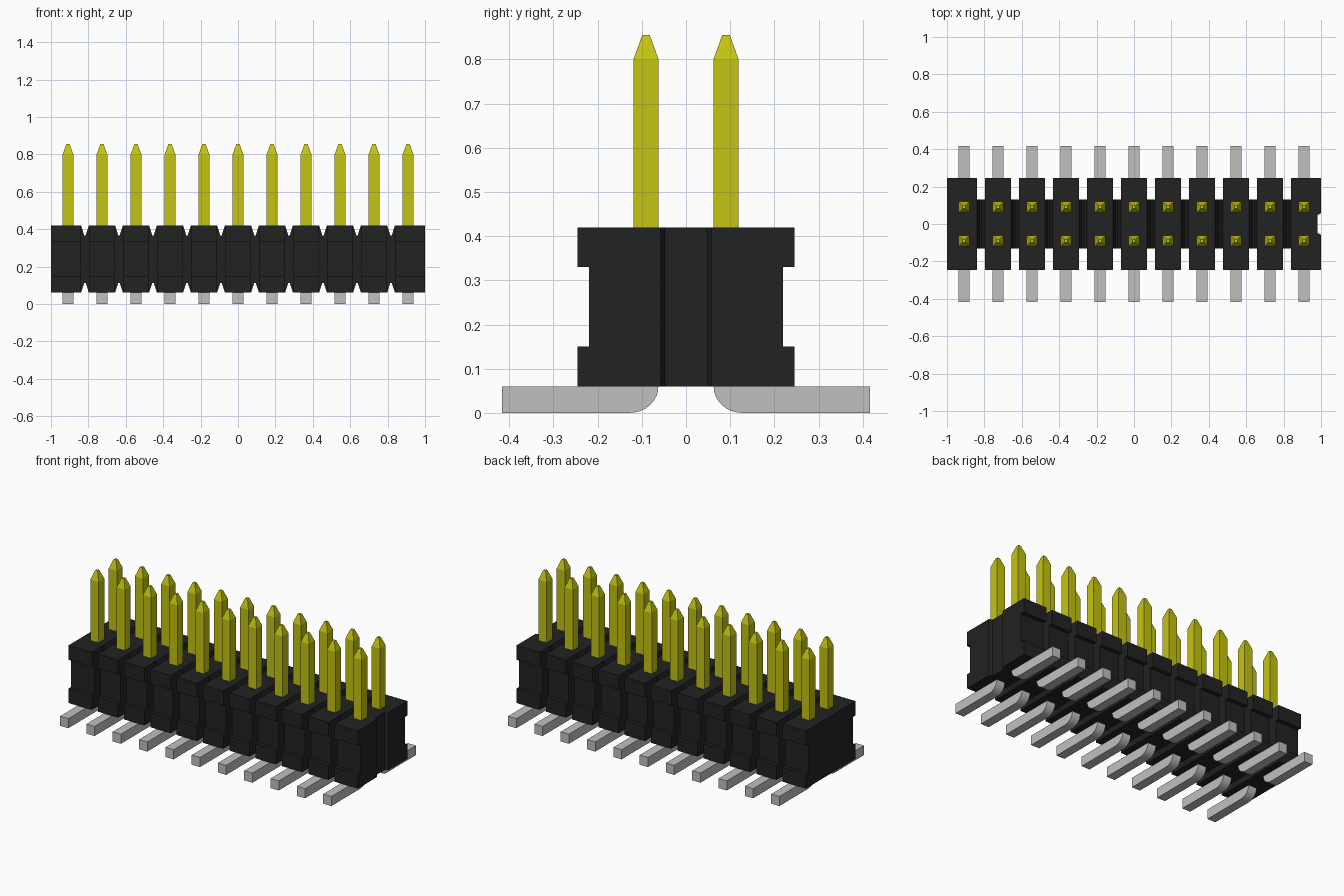
import bpy, bmesh, math
from mathutils import Vector

if "Cube" in bpy.data.objects:
    bpy.data.objects.remove(bpy.data.objects["Cube"])

COLUMNS = 11
PITCH = 2 / COLUMNS
Z0, Z1 = 0.06, 0.42        # housing bottom and top
HALF_BLOCK = 0.07          # half width of one housing block
HALF_PIN = 0.0285


def material(name, rgb):
    m = bpy.data.materials.new(name)
    m.use_nodes = True
    m.diffuse_color = (*rgb, 1)
    m.node_tree.nodes["Principled BSDF"].inputs["Base Color"].default_value = (*rgb, 1)
    return m


black = material("black plastic", (0.016, 0.016, 0.016))
gold = material("yellow metal", (0.55, 0.55, 0.006))
silver = material("grey metal", (0.53, 0.53, 0.53))


def add_object(name, mesh, loc=(0, 0, 0)):
    ob = bpy.data.objects.new(name, mesh)
    ob.location = loc
    bpy.context.collection.objects.link(ob)
    return ob


def prism(name, profile, axis, a, b, mat):
    """Mesh of a 2D profile extruded along one axis from a to b."""
    def place(p, t):
        co = list(p)
        co.insert(axis, t)
        return Vector(co)
    bm = bmesh.new()
    face = bm.faces.new([bm.verts.new(place(p, a)) for p in profile])
    ext = bmesh.ops.extrude_face_region(bm, geom=[face])
    shift = place((0, 0), b - a)
    bmesh.ops.translate(bm, vec=shift,
                        verts=[g for g in ext["geom"] if isinstance(g, bmesh.types.BMVert)])
    bmesh.ops.recalc_face_normals(bm, faces=bm.faces)
    mesh = bpy.data.meshes.new(name)
    bm.to_mesh(mesh)
    bm.free()
    mesh.materials.append(mat)
    return mesh


# Housing blocks: side profile with a recessed middle band
half = [(0.245, Z0), (0.245, 0.15), (0.22, 0.15), (0.22, 0.33), (0.245, 0.33), (0.245, Z1)]
block_profile = half + [(-y, z) for y, z in reversed(half)]
block_mesh = prism("housing_block", block_profile, 0, -HALF_BLOCK, HALF_BLOCK, black)
columns = [(i - (COLUMNS - 1) / 2) * PITCH for i in range(COLUMNS)]
for i, x in enumerate(columns[1:-1], 2):
    add_object(f"housing_block_{i}", block_mesh, (x, 0, 0))
inner = columns[-1] - HALF_BLOCK
add_object("housing_end_right", prism("housing_end_right", block_profile, 0, -1, -inner, black))
end_left = add_object("housing_end_left",
                      prism("housing_end_left", block_profile, 0, inner, 1, black))

# Shallow vertical slot in the left end
slot = add_object("slot_cutter", prism("slot_cutter", [
    (0.98, -0.048), (0.98, 0.048), (1.0, 0.058), (1.05, 0.058), (1.05, -0.058), (1.0, -0.058)],
    2, 0, 0.5, black))
slot.hide_render = True
cut = end_left.modifiers.new("slot", 'BOOLEAN')
cut.operation, cut.solver, cut.object = 'DIFFERENCE', 'EXACT', slot
bpy.context.view_layer.objects.active = end_left
bpy.ops.object.modifier_apply(modifier=cut.name)
bpy.data.objects.remove(slot)

# Webs joining the blocks, with V grooves above and below
g, n, d = PITCH / 2 - HALF_BLOCK, 0.004, 0.053
web_mesh = prism("housing_web", [
    (-g, Z0), (-n, Z0 + d), (n, Z0 + d), (g, Z0),
    (g, Z1), (n, Z1 - d), (-n, Z1 - d), (-g, Z1)], 1, -0.13, 0.13, black)
for i, x in enumerate(columns[:-1], 1):
    add_object(f"housing_web_{i}", web_mesh, (x + PITCH / 2, 0, 0))

# Square pin with a tapered tip
pin_mesh = prism("pin", [(-HALF_PIN, -HALF_PIN), (HALF_PIN, -HALF_PIN),
                         (HALF_PIN, HALF_PIN), (-HALF_PIN, HALF_PIN)], 2, Z1 - 0.02, 0.80, gold)
bm = bmesh.new()
bm.from_mesh(pin_mesh)
top = max(bm.faces, key=lambda f: f.calc_center_median().z)
tip = bmesh.ops.extrude_face_region(bm, geom=[top])
for v in [e for e in tip["geom"] if isinstance(e, bmesh.types.BMVert)]:
    v.co = (v.co.x * 0.3, v.co.y * 0.3, 0.855)
bmesh.ops.delete(bm, geom=[top], context='FACES_ONLY')
bm.to_mesh(pin_mesh)
bm.free()

# Flat solder lead with a rounded heel
R = 0.065
heel = [(0.0625 + R - R * math.cos(t), Z0 - Z0 * math.sin(t))
        for t in (k * math.pi / 16 for k in range(9))]
lead_profile = [(0.0625, Z0 + 0.02), *heel, (0.417, 0), (0.417, Z0),
                (0.12, Z0), (0.12, Z0 + 0.02)]
lead_mesh = prism("lead", lead_profile, 0, -HALF_PIN, HALF_PIN, silver)

for i, x in enumerate(columns, 1):
    for side, s in (("back", 1), ("front", -1)):
        add_object(f"pin_{side}_{i}", pin_mesh, (x, s * 0.0905, 0))
        lead = add_object(f"lead_{side}_{i}", lead_mesh, (x, 0, 0))
        if s < 0:
            lead.rotation_euler.z = math.pi
